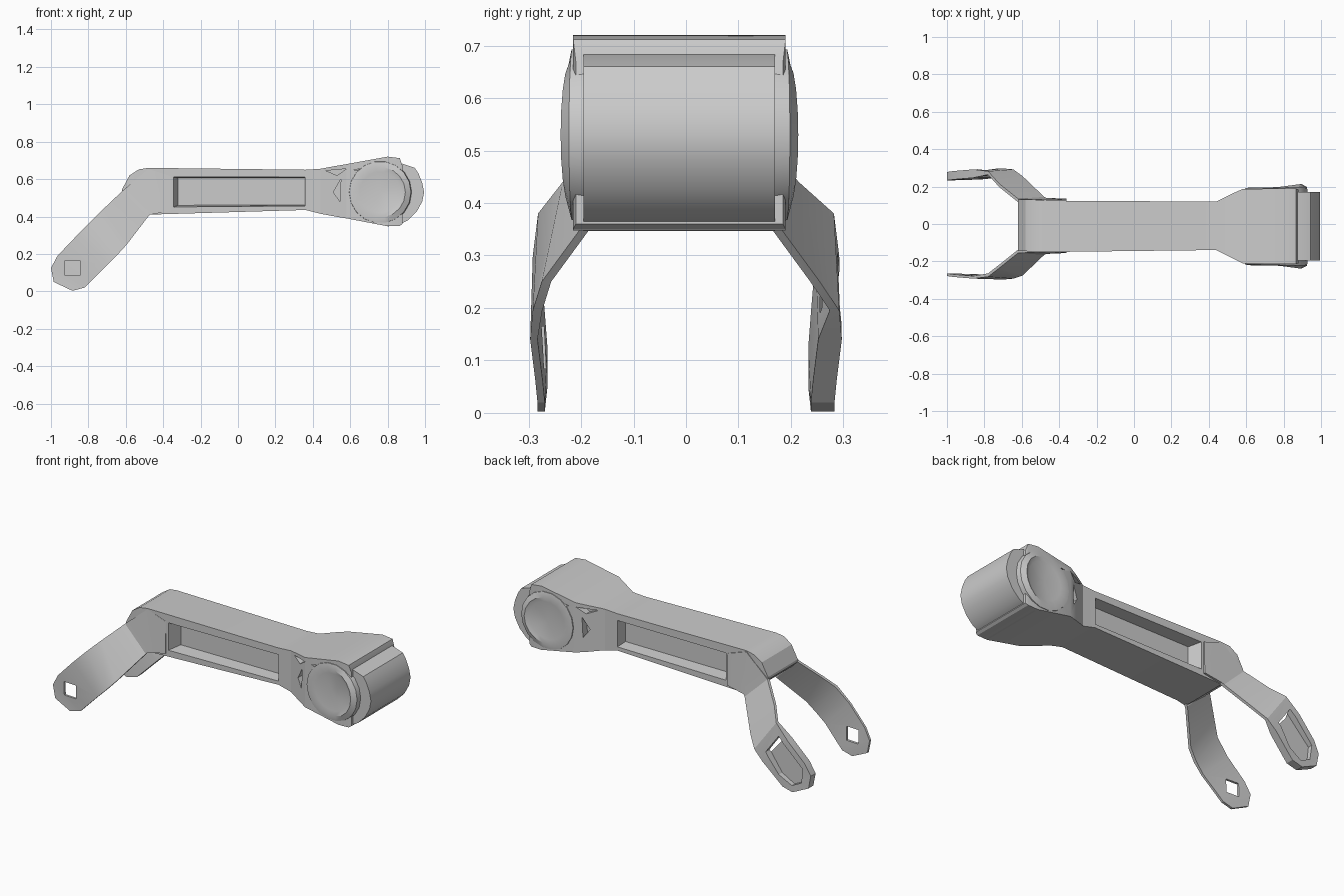
import bpy, bmesh, math
from mathutils import Vector

cube = bpy.data.objects.get("Cube")
if cube:
    bpy.data.objects.remove(cube, do_unlink=True)

grey = bpy.data.materials.new("plain grey")
grey.use_nodes = True
grey.diffuse_color = (0.6, 0.6, 0.6, 1)
grey.node_tree.nodes["Principled BSDF"].inputs["Base Color"].default_value = (0.6, 0.6, 0.6, 1)


def finish(name, bm):
    bmesh.ops.recalc_face_normals(bm, faces=bm.faces)
    mesh = bpy.data.meshes.new(name)
    bm.to_mesh(mesh)
    bm.free()
    obj = bpy.data.objects.new(name, mesh)
    bpy.context.collection.objects.link(obj)
    mesh.materials.append(grey)
    return obj


def loft(name, rings):
    """Skin a closed solid over a list of equal-sized rings."""
    bm = bmesh.new()
    rows = [[bm.verts.new(p) for p in ring] for ring in rings]
    n = len(rows[0])
    for a, b in zip(rows, rows[1:]):
        for i in range(n):
            j = (i + 1) % n
            bm.faces.new((a[i], a[j], b[j], b[i]))
    bm.faces.new(rows[0])
    bm.faces.new(rows[-1])
    return finish(name, bm)


def prism(name, outline, y0, y1):
    """Extrude an x-z outline along y."""
    return loft(name, [[(x, y, z) for x, z in outline] for y in (y0, y1)])


def cut(target, cutter):
    cutter.hide_render = True
    mod = target.modifiers.new("cut", 'BOOLEAN')
    mod.operation, mod.solver, mod.object = 'DIFFERENCE', 'EXACT', cutter
    bpy.context.view_layer.objects.active = target
    bpy.ops.object.modifier_apply(modifier=mod.name)
    bpy.data.objects.remove(cutter, do_unlink=True)


def smooth(obj):
    bpy.ops.object.select_all(action='DESELECT')
    obj.select_set(True)
    bpy.context.view_layer.objects.active = obj
    bpy.ops.object.shade_smooth_by_angle(angle=math.radians(25))


# Main beam and flared head: x, bottom, top, front y, back y
sections = [
    (-.62, .53, .545, -.145, .13), (-.58, .49, .62, -.145, .13),
    (-.53, .45, .652, -.15, .13), (-.48, .41, .66, -.15, .125),
    (.36, .435, .65, -.14, .12), (.44, .415, .655, -.14, .12),
    (.52, .40, .67, -.18, .16), (.58, .39, .68, -.21, .187),
    (.80, .348, .72, -.215, .19), (.865, .35, .712, -.215, .19),
    (.88, .36, .67, -.21, .185),
]
beam = loft("beam_and_head", [
    [(x, f, lo), (x, b, lo), (x, b, hi), (x, f, hi)] for x, lo, hi, f, b in sections])

# Long side pockets with sloped ends, and small notches in the head flanks
pocket = [(-.35, .45), (.36, .455), (.36, .612), (-.35, .612)]
pocket_floor = [(-.32, .46), (.355, .462), (.355, .605), (-.32, .605)]
notches = [
    [(.51, .53), (.55, .60), (.545, .48)],
    [(.47, .645), (.58, .655), (.53, .62)],
    [(.62, .65), (.80, .675), (.73, .62)],
]
for side, wall in ((-1, .15), (1, .13)):
    cut(beam, loft("pocket_cutter", [
        [(x, side * (wall + .01), z) for x, z in pocket],
        [(x, side * (wall - .08), z) for x, z in pocket_floor]]))
    for notch in notches:
        cut(beam, prism("notch_cutter", notch, side * .13, side * .3))
smooth(beam)

# Rounded nose at the head end
nose_outline = [(.80, .347), (.86, .355), (.91, .38), (.955, .425), (.985, .48), (.995, .53),
                (.985, .58), (.965, .63), (.945, .66), (.87, .685), (.80, .685)]
nose = loft("rounded_nose", [
    [(x, y, z) for x, z in nose_outline] for y in (-.195, .17)])
smooth(nose)


# Shallow side covers, raised towards the nose and dished in the middle
def side_cover(name, side, base):
    bm = bmesh.new()
    hub = Vector((.76, .53))
    rings = []
    steps = 18
    for radius, lift in ((.17, -.03), (.165, .008), (.135, .024), (.11, .010)):
        ring = []
        for i in range(steps):
            a = math.tau * i / steps
            forward = max(0, math.cos(a))
            height = lift * (.25 + .75 * forward) if lift > 0 else lift
            x = hub.x + radius * math.cos(a)
            z = hub.y + radius * math.sin(a)
            ring.append(bm.verts.new((x, side * (base + height), z)))
        rings.append(ring)
    for a, b in zip(rings, rings[1:]):
        for i in range(steps):
            j = (i + 1) % steps
            bm.faces.new((a[i], a[j], b[j], b[i]))
    centre = bm.verts.new((hub.x, side * (base + .002), hub.y))
    for i in range(steps):
        bm.faces.new((rings[-1][i], rings[-1][(i + 1) % steps], centre))
    bm.faces.new(rings[0])
    smooth(finish(name, bm))


side_cover("right_side_cover", -1, .215)
side_cover("left_side_cover", 1, .19)

# Fork prongs: upper x z, lower x z, outer y of upper and lower edge
prong_path = [
    (-.36, .615, -.36, .43, .15, .155), (-.48, .655, -.47, .41, .15, .16),
    (-.62, .535, -.48, .40, .155, .165), (-.72, .44, -.595, .25, .235, .275),
    (-.78, .38, -.645, .195, .282, .292), (-.86, .30, -.70, .14, .292, .297),
    (-.965, .19, -.78, .06, .283, .287), (-1.0, .125, -.82, .02, .278, .283),
    (-.985, .05, -.885, .003, .278, .283),
]


def prong(name, side, shift, tip_thickness):
    rings = []
    for i, (ux, uz, lx, lz, uy, ly) in enumerate(prong_path):
        t = tip_thickness if i > 4 else .018
        s = shift if i < 4 else 0
        rings.append([
            (ux, side * (uy - s), uz), (lx, side * (ly - s), lz),
            (lx, side * (ly - s - t), lz), (ux, side * (uy - s - t), uz)])
    return loft(name, rings)


right_prong = prong("right_fork_prong", -1, 0, .014)
hole = [(-.925, .085), (-.845, .085), (-.845, .165), (-.925, .165)]
cut(right_prong, prism("hole_cutter", hole, -.4, -.2))
smooth(right_prong)

left_prong = prong("left_fork_prong", 1, .02, .045)
recess = [(-.95, .155), (-.80, .31), (-.72, .20), (-.80, .085), (-.88, .04), (-.94, .07)]
cut(left_prong, prism("recess_cutter", recess, .255, .4))
smooth(left_prong)
